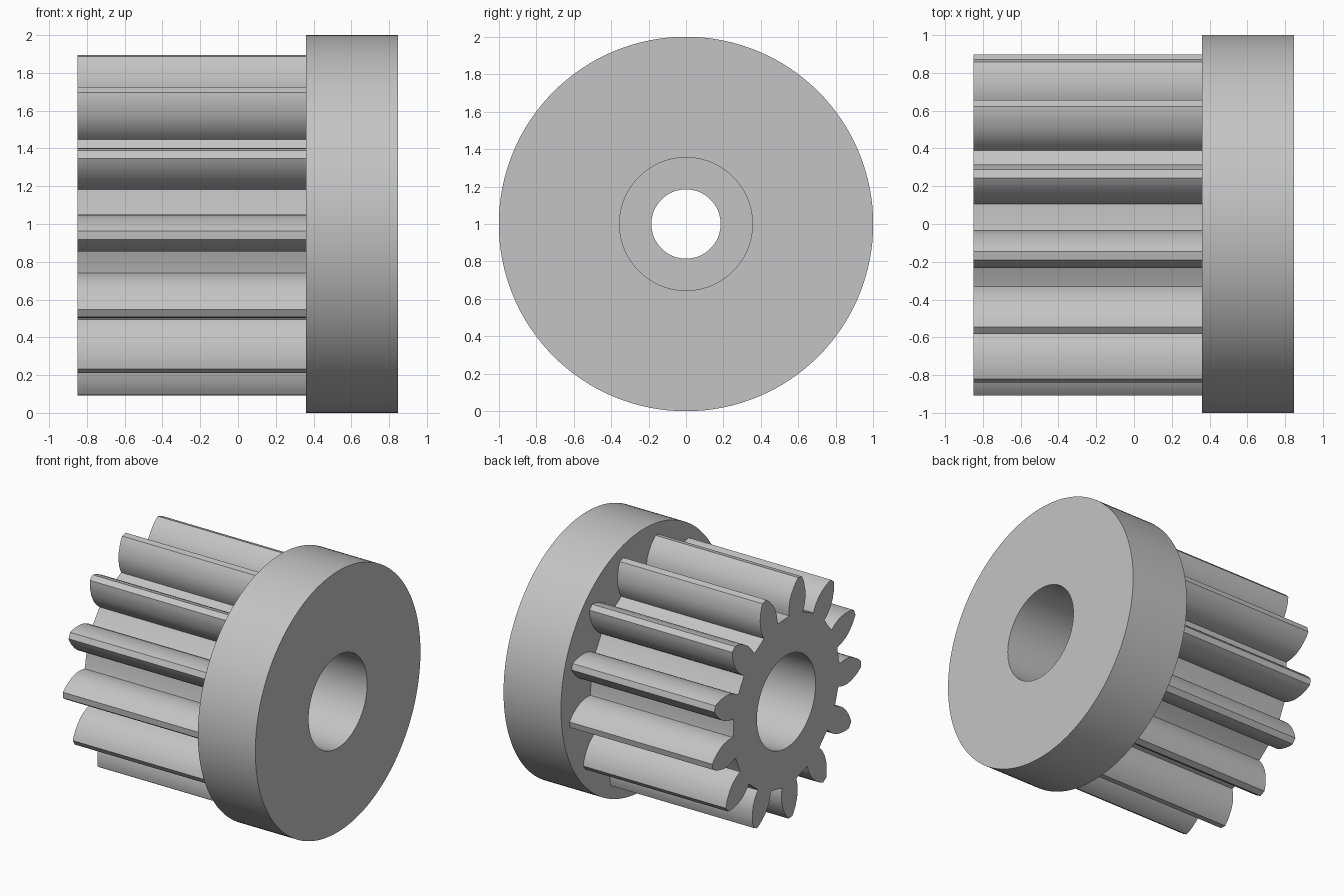
import bpy, bmesh, math

cube = bpy.data.objects.get("Cube")
if cube:
    bpy.data.objects.remove(cube, do_unlink=True)

AXIS_Z = 1.0
TEETH = 13
PHASE = math.radians(17.05)
BORE = 0.355
ROOT = 0.64
GEAR_START, FLANGE_START, FLANGE_END = -0.85, 0.36, 0.847

grey = bpy.data.materials.new("plain_grey")
grey.use_nodes = True
colour = (0.55, 0.55, 0.55, 1)
grey.diffuse_color = colour
grey.node_tree.nodes["Principled BSDF"].inputs["Base Color"].default_value = colour


def circle(radius, steps=96):
    return [(radius * math.sin(2 * math.pi * i / steps),
             radius * math.cos(2 * math.pi * i / steps)) for i in range(steps)]


def gear_outline():
    # One flank as (radius, half thickness), mirrored to make a whole tooth
    flank = [(ROOT, 0.086), (0.67, 0.093), (0.70, 0.097), (0.75, 0.097),
             (0.80, 0.085), (0.85, 0.063), (0.88, 0.045), (0.907, 0.023)]
    tooth = [(r, -t) for r, t in flank] + [(r, t) for r, t in reversed(flank)]
    pitch = 2 * math.pi / TEETH
    half_root = math.atan2(flank[0][1], ROOT)
    points = []
    for k in range(TEETH):
        a = PHASE + k * pitch
        points += [(r * math.sin(a) + t * math.cos(a),
                    r * math.cos(a) - t * math.sin(a)) for r, t in tooth]
        # Rounded floor between neighbouring teeth
        for j in (1, 2, 3):
            f = a + half_root + (pitch - 2 * half_root) * j / 4
            points.append((ROOT * math.sin(f), ROOT * math.cos(f)))
    return points


def hollow_prism(name, outline, hole, x0, x1):
    # Fill between the outline and the hole, then extrude along x
    bm = bmesh.new()
    edges = []
    for loop in (outline, hole):
        verts = [bm.verts.new((x0, y, z + AXIS_Z)) for y, z in loop]
        edges += [bm.edges.new((v, verts[(i + 1) % len(verts)]))
                  for i, v in enumerate(verts)]
    bmesh.ops.triangle_fill(bm, edges=edges, use_beauty=True, normal=(1, 0, 0))
    result = bmesh.ops.extrude_face_region(bm, geom=bm.faces[:], use_keep_orig=True)
    moved = [g for g in result["geom"] if isinstance(g, bmesh.types.BMVert)]
    bmesh.ops.translate(bm, verts=moved, vec=(x1 - x0, 0, 0))
    bmesh.ops.recalc_face_normals(bm, faces=bm.faces[:])
    mesh = bpy.data.meshes.new(name)
    bm.to_mesh(mesh)
    bm.free()
    mesh.materials.append(grey)
    obj = bpy.data.objects.new(name, mesh)
    bpy.context.collection.objects.link(obj)
    bpy.ops.object.select_all(action='DESELECT')
    obj.select_set(True)
    bpy.context.view_layer.objects.active = obj
    bpy.ops.object.shade_smooth_by_angle(angle=math.radians(25))
    return obj


# Toothed pinion, round flange, and the narrower collar inside the bore
hollow_prism("pinion_teeth", gear_outline(), circle(BORE), GEAR_START, FLANGE_START)
hollow_prism("flange", circle(1.0, 128), circle(BORE), FLANGE_START, FLANGE_END)
hollow_prism("bore_collar", circle(BORE + 0.01), circle(0.185), -0.12, 0.12)
